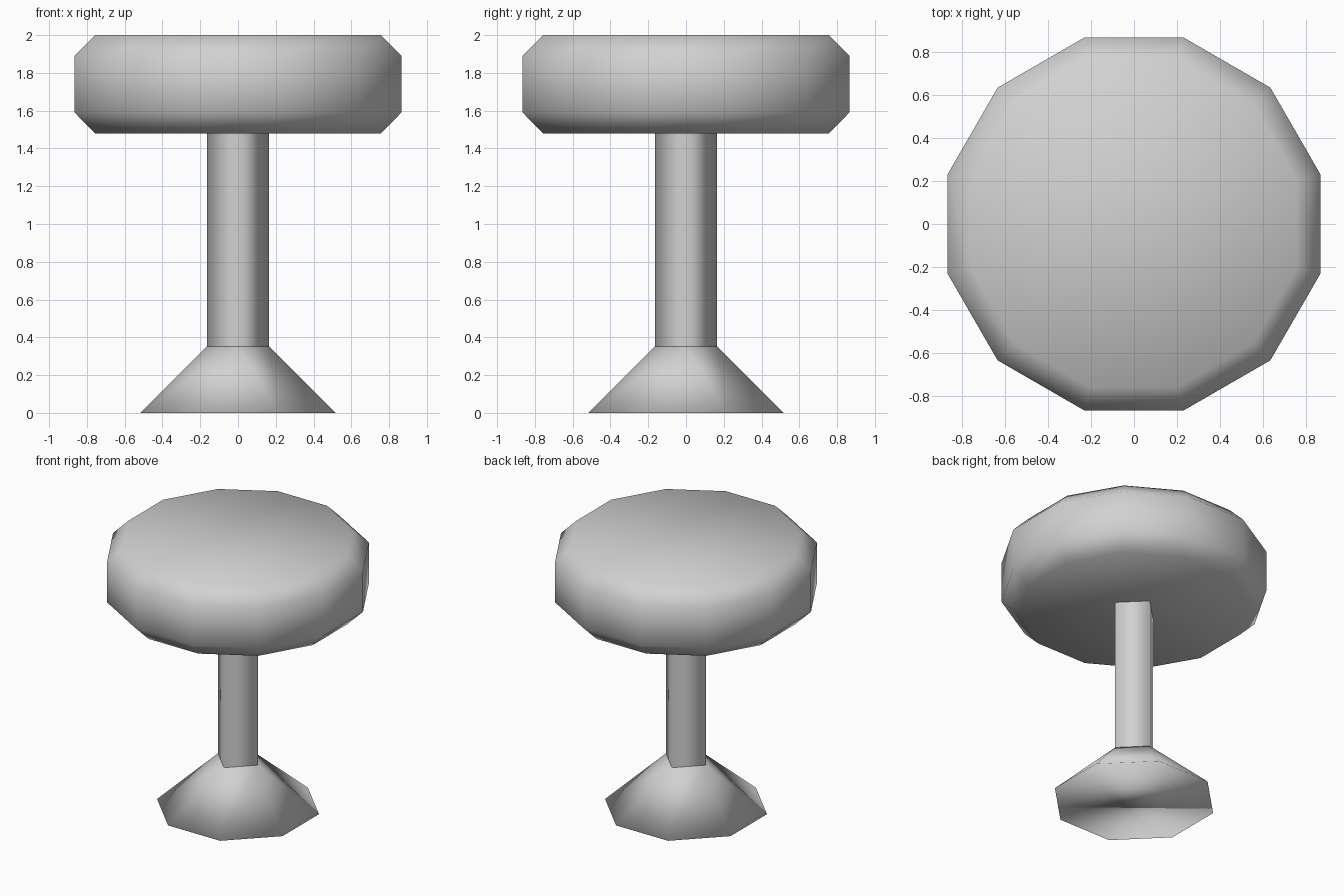
import bpy
import bmesh
from math import cos, sin, pi

if "Cube" in bpy.data.objects:
    bpy.data.objects.remove(bpy.data.objects["Cube"], do_unlink=True)

grey = bpy.data.materials.new("plain grey")
grey.use_nodes = True
colour = (0.64, 0.64, 0.64, 1)
grey.diffuse_color = colour
grey.node_tree.nodes["Principled BSDF"].inputs["Base Color"].default_value = colour


def ring(bm, sides, radius, z, turn):
    """Regular ring of vertices; turn is in fractions of one side."""
    angles = [(i + turn) * 2 * pi / sides for i in range(sides)]
    return [bm.verts.new((radius * cos(a), radius * sin(a), z)) for a in angles]


def bridge(bm, low, high):
    n = len(low)
    for i in range(n):
        j = (i + 1) % n
        bm.faces.new((low[i], low[j], high[j], high[i]))


def finish(bm, name):
    bmesh.ops.recalc_face_normals(bm, faces=bm.faces)
    mesh = bpy.data.meshes.new(name)
    bm.to_mesh(mesh)
    bm.free()
    mesh.materials.append(grey)
    mesh.shade_smooth()
    obj = bpy.data.objects.new(name, mesh)
    bpy.context.collection.objects.link(obj)


# Seat: twelve-sided cushion with chamfered rims, flats facing the axes
bm = bmesh.new()
flat = cos(pi / 12)
profile = [(0.757, 1.48), (0.865, 1.59), (0.865, 1.89), (0.757, 2.0)]
rings = [ring(bm, 12, r / flat, z, 0.5) for r, z in profile]
for low, high in zip(rings, rings[1:]):
    bridge(bm, low, high)
bm.faces.new(rings[0])
bm.faces.new(rings[-1])
finish(bm, "seat")

# Column: square post with its corners on the axes, ends hidden in seat and foot
bm = bmesh.new()
bridge(bm, ring(bm, 4, 0.165, 0.352, 0), ring(bm, 4, 0.165, 1.48, 0))
finish(bm, "column")

# Foot: octagon narrowing to the square post, triangles and quads alternating
bm = bmesh.new()
bottom = ring(bm, 8, 0.516 / cos(pi / 8), 0, 0.5)
top = ring(bm, 4, 0.165, 0.352, 0)
for i in range(4):
    near, far = bottom[2 * i], bottom[2 * i + 1]
    bm.faces.new((bottom[2 * i - 1], near, top[i]))
    bm.faces.new((near, far, top[(i + 1) % 4], top[i]))
bm.faces.new(bottom)
finish(bm, "foot")
